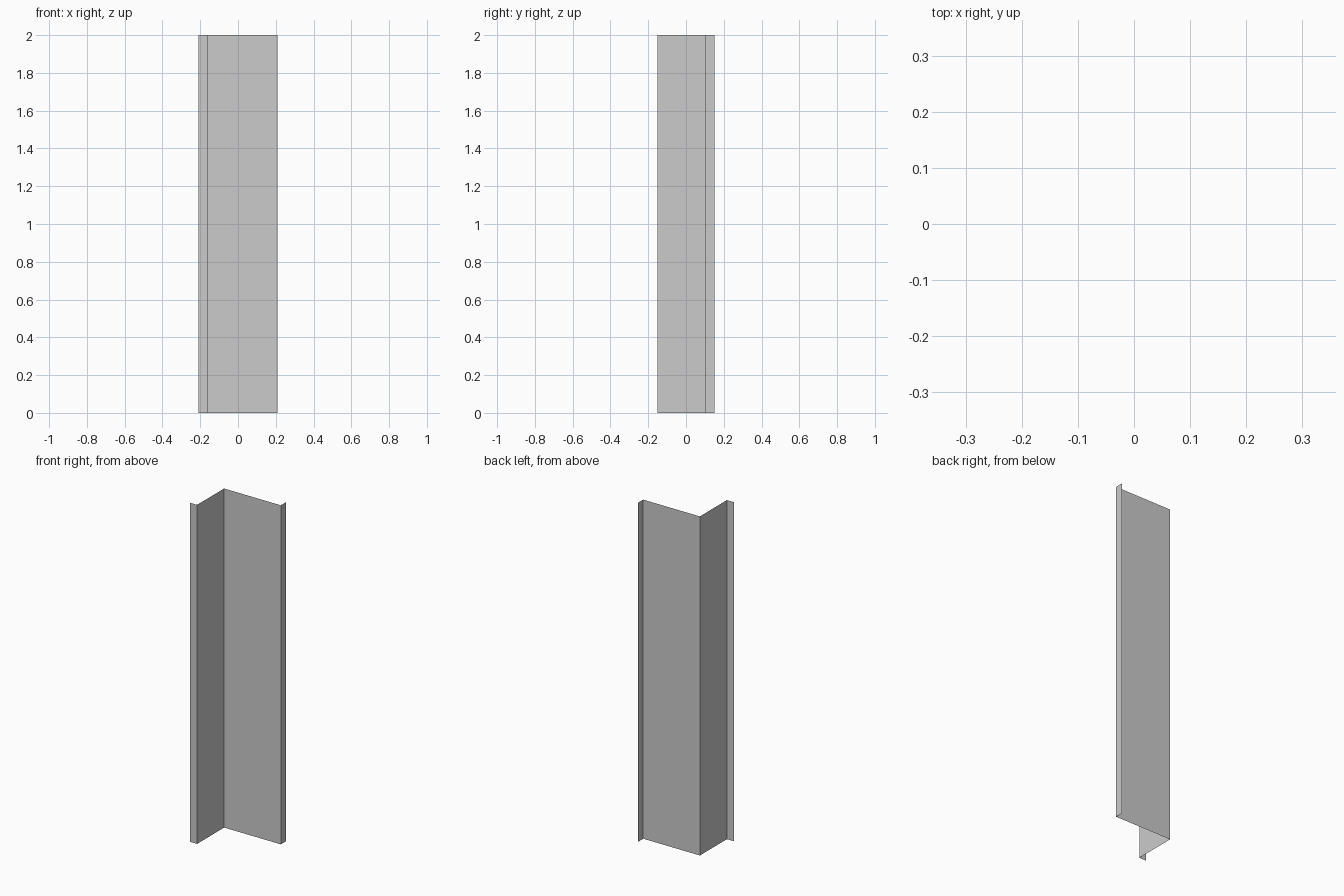
import bpy, bmesh

if "Cube" in bpy.data.objects:
    bpy.data.objects.remove(bpy.data.objects["Cube"])

# Open thin-sheet cross-section: lip, short web, wide web, lip
PROFILE = [(-0.208, -0.15), (-0.162, -0.15), (-0.162, 0.102),
           (0.208, 0.102), (0.208, 0.15)]
HEIGHT = 2.0

bm = bmesh.new()
verts = [bm.verts.new((x, y, 0)) for x, y in PROFILE]
edges = [bm.edges.new(pair) for pair in zip(verts, verts[1:])]

# Extrude the profile upward
result = bmesh.ops.extrude_edge_only(bm, edges=edges)
top = [g for g in result["geom"] if isinstance(g, bmesh.types.BMVert)]
bmesh.ops.translate(bm, verts=top, vec=(0, 0, HEIGHT))
bmesh.ops.recalc_face_normals(bm, faces=bm.faces)

# Corner flashing sheet
mesh = bpy.data.meshes.new("folded_corner_panel")
bm.to_mesh(mesh)
bm.free()
panel = bpy.data.objects.new("folded_corner_panel", mesh)
bpy.context.collection.objects.link(panel)
